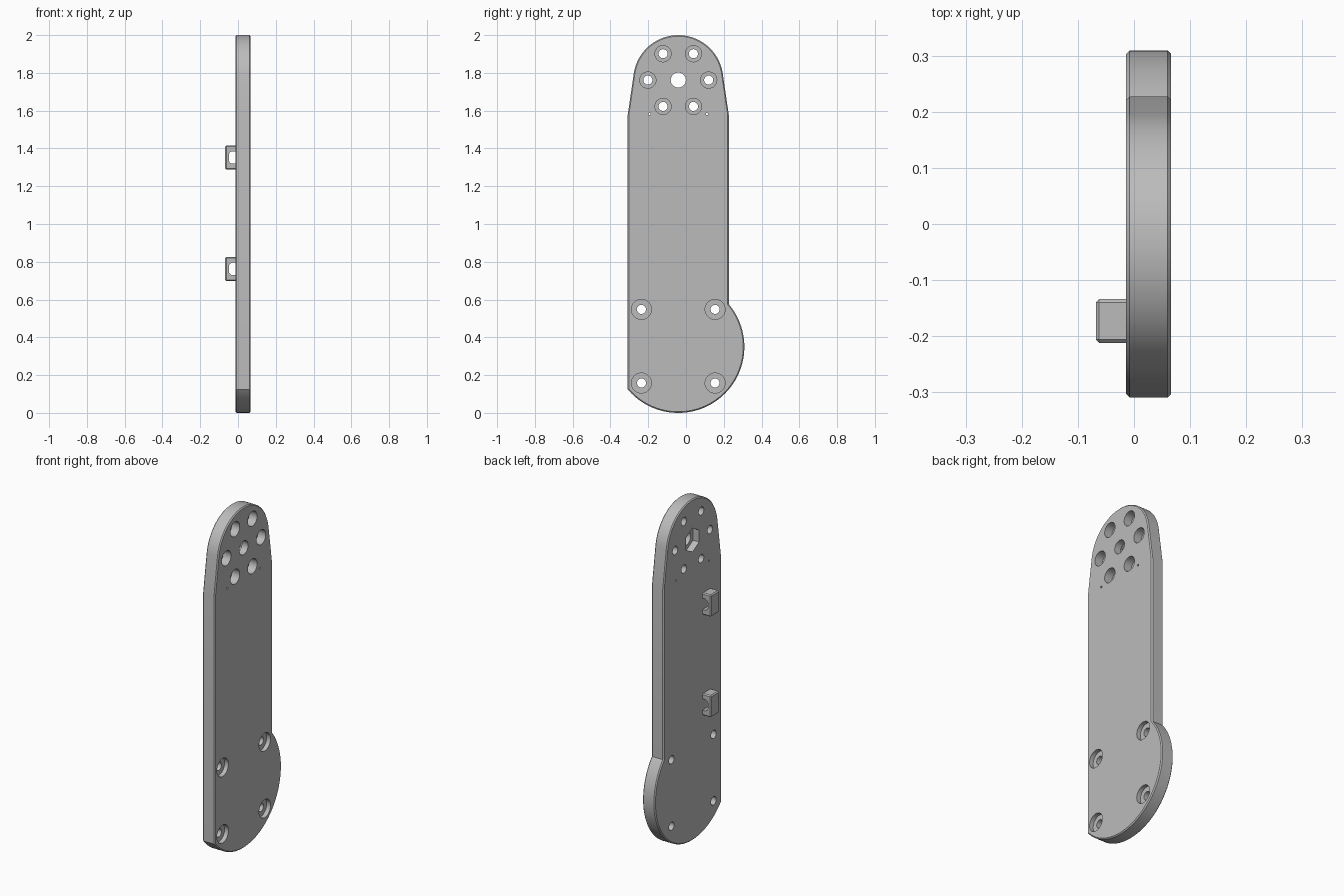
import bpy, bmesh, math

cube = bpy.data.objects.get("Cube")
if cube:
    bpy.data.objects.remove(cube, do_unlink=True)

grey = bpy.data.materials.new("plain grey")
grey.use_nodes = True
colour = (0.5, 0.5, 0.5, 1)
grey.diffuse_color = colour
grey.node_tree.nodes["Principled BSDF"].inputs["Base Color"].default_value = colour

BACK, FACE = -0.014, 0.066          # the two broad faces of the plate
MID_Y, LOW_Z, TOP_Z = -0.041, 0.35, 1.762
LOW_R, TOP_R, HALF = 0.35, 0.238, 0.268


def finish(bm, name):
    bmesh.ops.recalc_face_normals(bm, faces=bm.faces)
    mesh = bpy.data.meshes.new(name)
    bm.to_mesh(mesh)
    bm.free()
    mesh.materials.append(grey)
    obj = bpy.data.objects.new(name, mesh)
    bpy.context.collection.objects.link(obj)
    return obj


def prism(bm, points, x0, x1):
    """Extrude a (y, z) outline along x; returns the two caps."""
    base = bm.faces.new([bm.verts.new((x0, y, z)) for y, z in points])
    new = bmesh.ops.extrude_face_region(bm, geom=[base], use_keep_orig=True)["geom"]
    top = [f for f in new if isinstance(f, bmesh.types.BMFace)][0]
    bmesh.ops.translate(bm, vec=(x1 - x0, 0, 0), verts=top.verts[:])
    return base, top


def arc(y, z, r, start, end, steps):
    angles = [start + (end - start) * i / steps for i in range(steps + 1)]
    return [(y + r * math.cos(a), z + r * math.sin(a)) for a in angles]


def ring(y, z, r, sides, turn=0.0):
    return arc(y, z, r, turn, turn + math.tau * (1 - 1 / sides), sides - 1)


def cut(obj, cutters):
    """Subtract each cutter, then bake the result and remove the cutters."""
    for cutter in cutters:
        cutter.hide_render = True
        mod = obj.modifiers.new("cut", "BOOLEAN")
        mod.operation, mod.solver, mod.object = "DIFFERENCE", "EXACT", cutter
    graph = bpy.context.evaluated_depsgraph_get()
    mesh = bpy.data.meshes.new_from_object(obj.evaluated_get(graph))
    obj.modifiers.clear()
    obj.data = mesh
    for cutter in cutters:
        bpy.data.objects.remove(cutter, do_unlink=True)


def smooth(obj):
    bpy.ops.object.select_all(action="DESELECT")
    obj.select_set(True)
    bpy.context.view_layer.objects.active = obj
    bpy.ops.object.shade_smooth_by_angle(angle=math.radians(25))


# Plate outline: round foot, straight sides, tapered shoulders, round head
shoulder = 1.575
tangent = (math.atan2(shoulder - TOP_Z, HALF)
           + math.acos(TOP_R / math.hypot(HALF, shoulder - TOP_Z)))
corner = math.acos(HALF / LOW_R)
outline = arc(MID_Y, LOW_Z, LOW_R, -math.pi + corner, corner, 64)
outline.append((MID_Y + HALF, shoulder))
outline += arc(MID_Y, TOP_Z, TOP_R, tangent, math.pi - tangent, 48)
outline.append((MID_Y - HALF, shoulder))

bm = bmesh.new()
caps = prism(bm, outline, BACK, FACE)
rim = list({e for f in caps for e in f.edges})
bmesh.ops.bevel(bm, geom=rim, offset=0.006, segments=1, affect="EDGES")
plate = finish(bm, "plate")

# Screw positions: a hexagonal pattern in the head, a square one in the foot
head = ring(MID_Y, TOP_Z, 0.161, 6)
foot = [(MID_Y + a * 0.195, LOW_Z + 0.003 + b * 0.195) for a in (-1, 1) for b in (-1, 1)]

through = bmesh.new()
for y, z in head + foot:
    prism(through, ring(y, z, 0.024, 24), -0.1, 0.1)
prism(through, ring(MID_Y, TOP_Z, 0.04, 32), -0.1, 0.1)
for side in (-1, 1):
    prism(through, ring(MID_Y + side * 0.152, 1.582, 0.006, 12), -0.1, 0.1)

# Counterbores on one face, hexagonal nut pocket on the other
pockets = bmesh.new()
for y, z in head:
    prism(pockets, ring(y, z, 0.043, 32), FACE - 0.05, 0.1)
for y, z in foot:
    prism(pockets, ring(y, z, 0.053, 32), FACE - 0.025, 0.1)
prism(pockets, ring(MID_Y, TOP_Z, 0.07, 6, math.pi / 2), -0.1, BACK + 0.04)
cut(plate, [finish(through, "hole_cutter"), finish(pockets, "pocket_cutter")])
smooth(plate)


def box(bm, x0, x1, y0, y1, z0, z1):
    return prism(bm, [(y0, z0), (y1, z0), (y1, z1), (y0, z1)], x0, x1)


# Cable loops on the back face, each with a rounded tunnel along y
for name, z in (("lower_cable_loop", 0.762), ("upper_cable_loop", 1.352)):
    bm = bmesh.new()
    box(bm, -0.068, BACK, -0.212, -0.134, z - 0.064, z + 0.064)
    edges = [e for e in bm.edges if any(v.co.x < BACK - 0.01 for v in e.verts)]
    bmesh.ops.bevel(bm, geom=edges, offset=0.006, segments=1, affect="EDGES")
    loop = finish(bm, name)
    bm = bmesh.new()
    box(bm, -0.048, 0.02, -0.3, 0, z - 0.033, z + 0.033)
    edges = [e for e in bm.edges if all(v.co.x < BACK for v in e.verts)
             and abs(e.verts[0].co.y - e.verts[1].co.y) > 0.1]
    bmesh.ops.bevel(bm, geom=edges, offset=0.02, segments=5, profile=0.5, affect="EDGES")
    cut(loop, [finish(bm, "tunnel_cutter")])
    smooth(loop)
